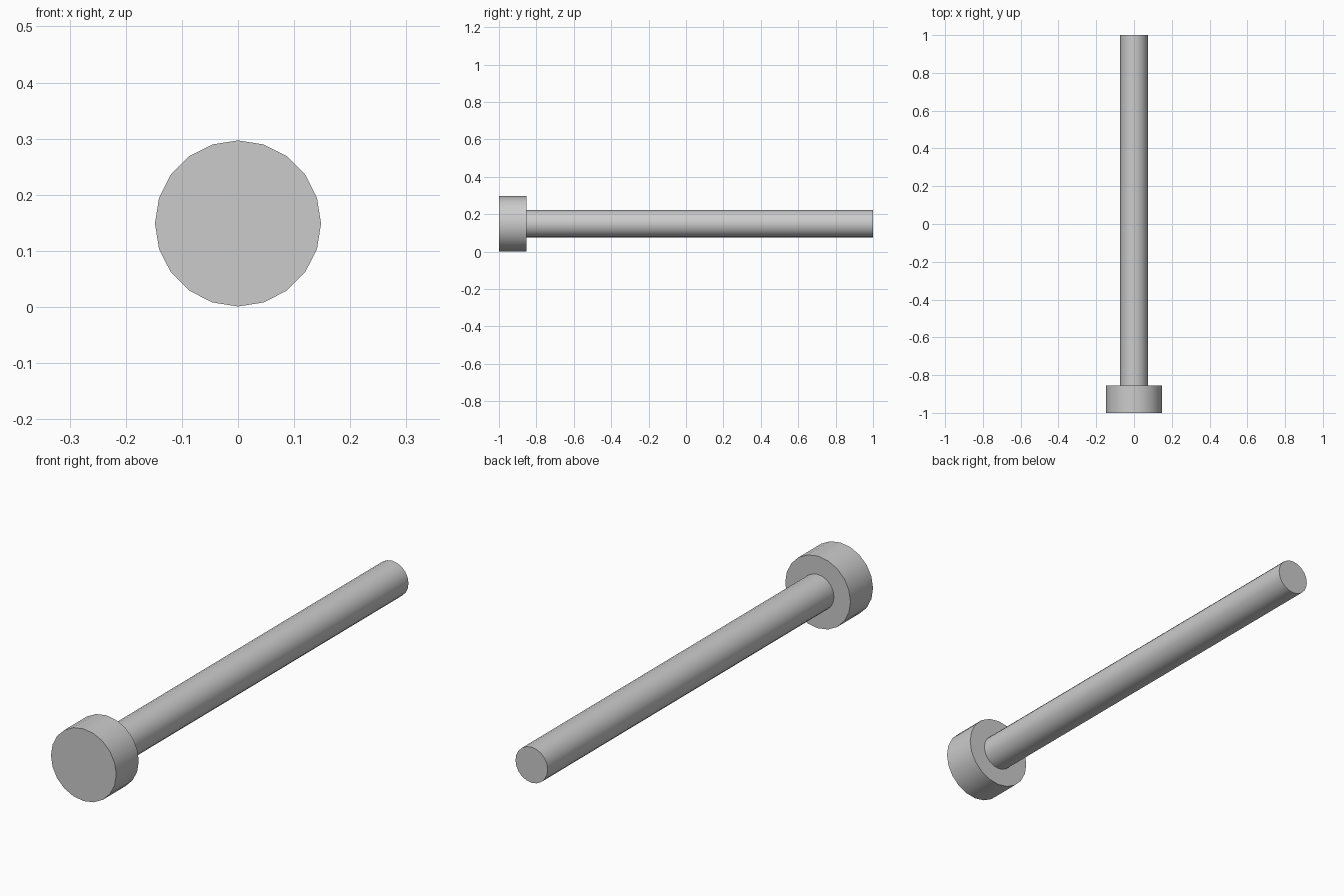
import bpy, bmesh
from math import tau, radians
from mathutils import Vector

if "Cube" in bpy.data.objects:
    bpy.data.objects.remove(bpy.data.objects["Cube"])

SIDES = 20
AXIS_Z = 0.149
HEAD_R, SHAFT_R = 0.148, 0.073
HEAD_BACK = -0.854

# Half profile (radius, y): head disc, shoulder, shaft, end cap
profile = [(0, -1), (HEAD_R, -1), (HEAD_R, HEAD_BACK),
           (SHAFT_R, HEAD_BACK), (SHAFT_R, 1), (0, 1)]

# Headed pin lathed around the y axis
bm = bmesh.new()
verts = [bm.verts.new((0, y, r)) for r, y in profile]
edges = [bm.edges.new(pair) for pair in zip(verts, verts[1:])]
bmesh.ops.spin(bm, geom=verts + edges, cent=(0, 0, 0), axis=(0, 1, 0),
               angle=tau, steps=SIDES, use_duplicate=False)
bmesh.ops.remove_doubles(bm, verts=bm.verts, dist=1e-4)

# Merge the flat triangles of each cap into a single polygon
caps = [e for e in bm.edges if any(v.co.xz.length < 1e-4 for v in e.verts)]
bmesh.ops.dissolve_edges(bm, edges=caps, use_verts=True)
bmesh.ops.recalc_face_normals(bm, faces=bm.faces)
bmesh.ops.translate(bm, verts=bm.verts, vec=Vector((0, 0, AXIS_Z)))

mesh = bpy.data.meshes.new("headed_pin")
bm.to_mesh(mesh)
bm.free()
pin = bpy.data.objects.new("headed_pin", mesh)
bpy.context.collection.objects.link(pin)

# Smooth round sides, crisp rims
bpy.context.view_layer.objects.active = pin
pin.select_set(True)
bpy.ops.object.shade_smooth_by_angle(angle=radians(30))
